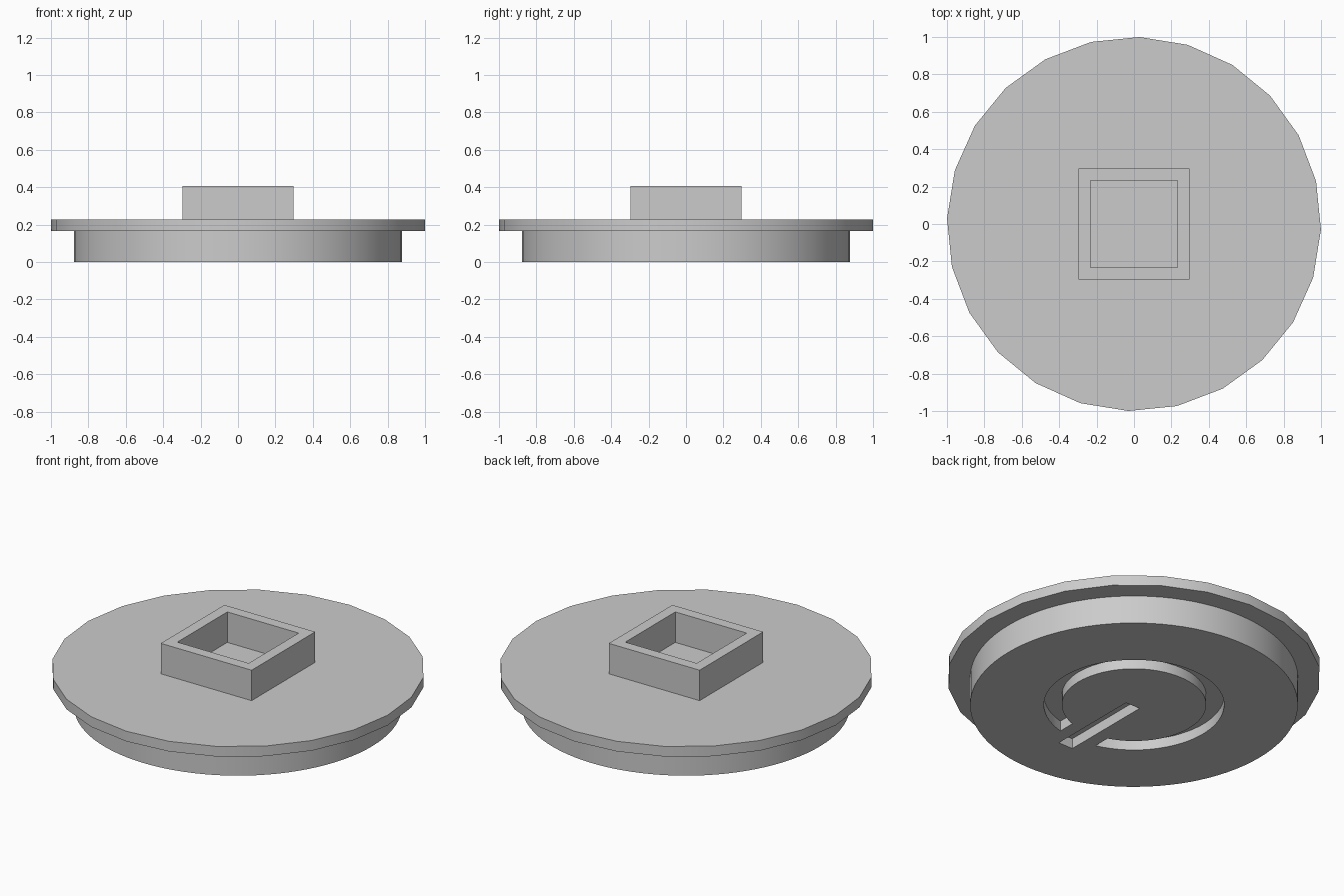
import bpy, bmesh, math
from mathutils import Vector

cube = bpy.data.objects.get("Cube")
if cube:
    bpy.data.objects.remove(cube, do_unlink=True)

GREY = (0.6, 0.6, 0.6, 1.0)
grey = bpy.data.materials.new("plain_grey")
grey.use_nodes = True
grey.diffuse_color = GREY
for node in grey.node_tree.nodes:
    if node.type == 'BSDF_PRINCIPLED':
        node.inputs["Base Color"].default_value = GREY


def polar(radius, angle):
    return (radius * math.cos(angle), radius * math.sin(angle))


def ngon(radius, sides, turn=0.0):
    return [polar(radius, turn + math.tau * i / sides) for i in range(sides)]


def rectangle(x0, x1, y0, y1):
    return [(x0, y0), (x1, y0), (x1, y1), (x0, y1)]


def prism(name, outlines, z0, z1):
    """Extrude one or more counter-clockwise outlines from z0 to z1."""
    bm = bmesh.new()
    for outline in outlines:
        low = [bm.verts.new((x, y, z0)) for x, y in outline]
        high = [bm.verts.new((x, y, z1)) for x, y in outline]
        bm.faces.new(low[::-1])
        bm.faces.new(high)
        for i in range(len(low)):
            j = (i + 1) % len(low)
            bm.faces.new((low[i], low[j], high[j], high[i]))
    mesh = bpy.data.meshes.new(name)
    bm.to_mesh(mesh)
    bm.free()
    obj = bpy.data.objects.new(name, mesh)
    bpy.context.collection.objects.link(obj)
    mesh.materials.append(grey)
    return obj


def make_active(obj):
    bpy.ops.object.select_all(action='DESELECT')
    obj.select_set(True)
    bpy.context.view_layer.objects.active = obj


def smooth(obj):
    make_active(obj)
    bpy.ops.object.shade_smooth_by_angle(angle=math.radians(30))


# Round lower body
body = prism("lower_body", [ngon(0.878, 96)], 0.0, 0.19)

# Engraved open ring and bar, cut into the underside
OUTER, INNER, GAP, STEPS = 0.483, 0.387, 0.123, 64


def arc(radius):
    half = math.asin(GAP / radius)
    start, sweep = -math.pi / 2 + half, math.tau - 2 * half
    return [polar(radius, start + sweep * i / STEPS) for i in range(STEPS + 1)]


open_ring = arc(OUTER) + arc(INNER)[::-1]
bar = rectangle(-0.047, 0.047, -0.57, -0.01)
cutter = prism("engraving_cutter", [open_ring, bar], -0.1, 0.06)
cutter.hide_render = True
cut = body.modifiers.new("engraving", 'BOOLEAN')
cut.operation = 'DIFFERENCE'
cut.solver = 'EXACT'
cut.object = cutter
make_active(body)
bpy.ops.object.modifier_apply(modifier=cut.name)
bpy.data.objects.remove(cutter, do_unlink=True)
smooth(body)

# Wide faceted flange
flange = prism("flange", [ngon(1.0, 24, math.radians(-1.7))], 0.167, 0.227)
smooth(flange)

# Square socket, open at the top down to the flange
socket = prism("square_socket", [rectangle(-0.297, 0.297, -0.297, 0.297)], 0.2, 0.407)
bm = bmesh.new()
bm.from_mesh(socket.data)
bm.normal_update()
top = max(bm.faces, key=lambda f: f.calc_center_median().z)
bmesh.ops.inset_region(bm, faces=[top], thickness=0.09)
pocket = bmesh.ops.extrude_face_region(bm, geom=[top])
floor = [v for v in pocket["geom"] if isinstance(v, bmesh.types.BMVert)]
bmesh.ops.translate(bm, verts=floor, vec=Vector((0, 0, -0.19)))
if top.is_valid:
    bmesh.ops.delete(bm, geom=[top], context='FACES_ONLY')
bmesh.ops.recalc_face_normals(bm, faces=bm.faces)
bm.to_mesh(socket.data)
bm.free()
